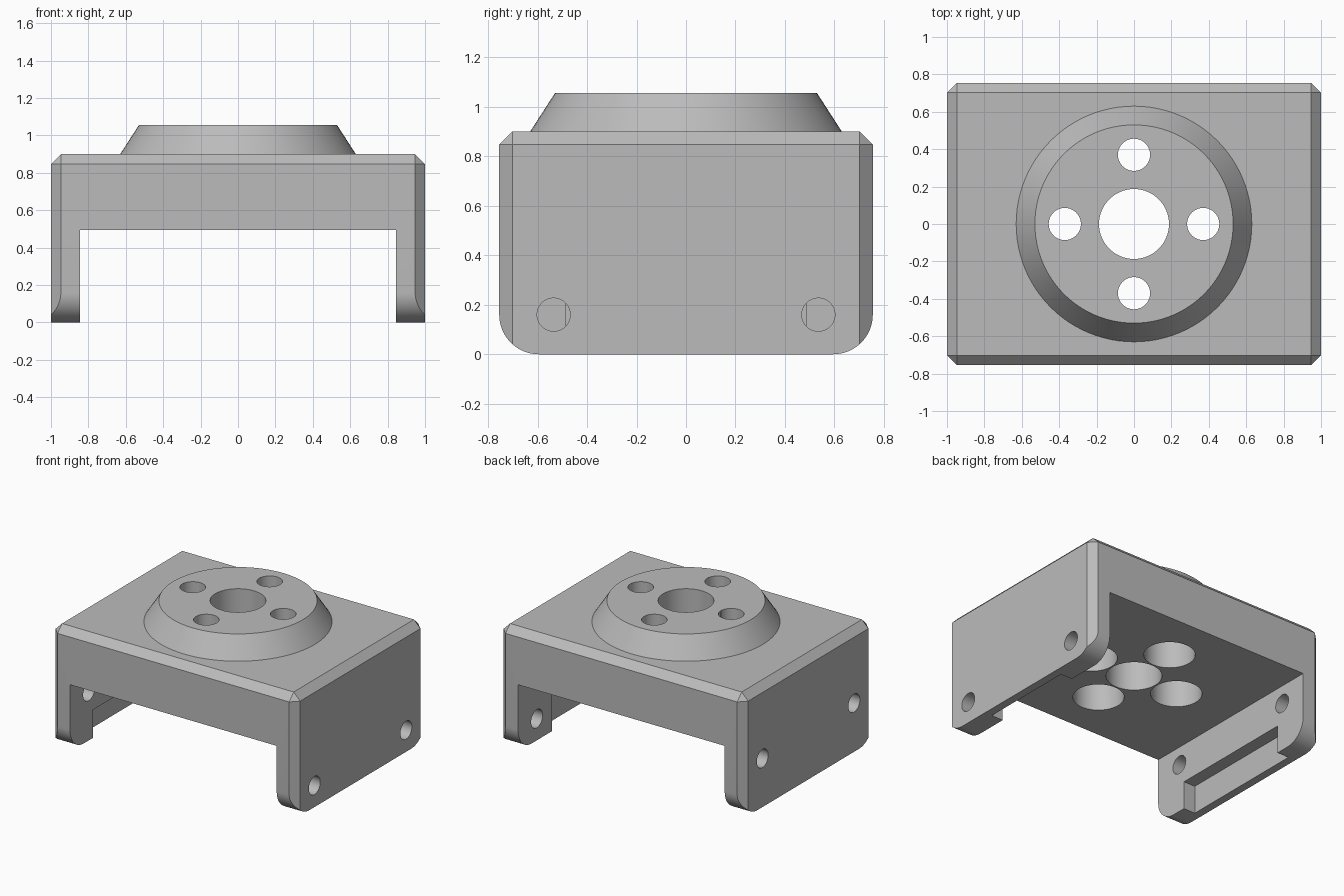
import bpy, bmesh, math
from mathutils import Matrix, Vector

old = bpy.data.objects.get("Cube")
if old:
    bpy.data.objects.remove(old, do_unlink=True)

grey = bpy.data.materials.new("light_grey")
grey.use_nodes = True
COLOUR = (0.5, 0.5, 0.5, 1)
grey.diffuse_color = COLOUR
grey.node_tree.nodes["Principled BSDF"].inputs["Base Color"].default_value = COLOUR

HALF_Y, TOP, CAP_TOP, WALL = 0.755, 0.9, 1.055, 0.845
CHAMFER, FOOT_R, PITCH = 0.053, 0.16, 0.37


def make(name, bm):
    bmesh.ops.recalc_face_normals(bm, faces=bm.faces)
    mesh = bpy.data.meshes.new(name)
    bm.to_mesh(mesh)
    bm.free()
    mesh.materials.append(grey)
    obj = bpy.data.objects.new(name, mesh)
    bpy.context.collection.objects.link(obj)
    return obj


def box_mesh(lo, hi):
    lo, hi = Vector(lo), Vector(hi)
    bm = bmesh.new()
    bmesh.ops.create_cube(bm, size=1, matrix=Matrix.Translation((lo + hi) / 2)
                          @ Matrix.Diagonal((*(hi - lo), 1)))
    return bm


def box(name, lo, hi):
    return make(name, box_mesh(lo, hi))


def cone(name, centre, r1, r2, depth, axis="Z", sides=64):
    turn = Matrix.Rotation(math.pi / 2, 4, "Y") if axis == "X" else Matrix()
    bm = bmesh.new()
    bmesh.ops.create_cone(bm, cap_ends=True, segments=sides, radius1=r1, radius2=r2,
                          depth=depth, matrix=Matrix.Translation(centre) @ turn)
    return make(name, bm)


def boolean(target, tool, operation="DIFFERENCE"):
    tool.hide_render = True
    mod = target.modifiers.new(tool.name, "BOOLEAN")
    mod.object, mod.operation, mod.solver = tool, operation, "EXACT"
    bpy.context.view_layer.objects.active = target
    bpy.ops.object.modifier_apply(modifier=mod.name)
    bpy.data.objects.remove(tool, do_unlink=True)


# Block with chamfered top and upright edges
bm = box_mesh((-1, -HALF_Y, 0), (1, HALF_Y, TOP))
edges = [e for e in bm.edges if max(v.co.z for v in e.verts) > TOP / 2]
bmesh.ops.bevel(bm, geom=edges, offset=CHAMFER, segments=1, affect="EDGES")
bracket = make("bracket", bm)

# Rounded feet: keep only what lies inside a side profile with round lower corners
profile = [(HALF_Y, 2), (-HALF_Y, 2)]
for side, start in ((-1, math.pi), (1, 1.5 * math.pi)):
    for i in range(17):
        a = start + i / 16 * math.pi / 2
        profile.append((side * (HALF_Y - FOOT_R) + FOOT_R * math.cos(a),
                        FOOT_R + FOOT_R * math.sin(a)))
bm = bmesh.new()
face = bm.faces.new([bm.verts.new((-2, y, z)) for y, z in profile])
ext = bmesh.ops.extrude_face_region(bm, geom=[face])
bmesh.ops.translate(bm, vec=(4, 0, 0),
                    verts=[v for v in ext["geom"] if isinstance(v, bmesh.types.BMVert)])
boolean(bracket, make("foot_profile", bm), "INTERSECT")

# Open channel between the legs
boolean(bracket, box("channel", (-WALL, -1, -1), (WALL, 1, 0.495)))

# Tapered round boss, sunk a little into the top
sink = 0.03
slope = 0.1 / (CAP_TOP - TOP)
boolean(bracket, cone("boss", (0, 0, (CAP_TOP + TOP - sink) / 2), 0.63 + slope * sink, 0.53,
                      CAP_TOP - TOP + sink, sides=96), "UNION")

# Centre bore, then four screw holes with wide counterbores from below
boolean(bracket, cone("bore", (0, 0, 0.8), 0.187, 0.187, 1))
for i in range(4):
    a = i * math.pi / 2
    x, y = PITCH * math.cos(a), PITCH * math.sin(a)
    boolean(bracket, cone("screw_hole", (x, y, 0.9), 0.086, 0.086, 1))
    boolean(bracket, cone("counterbore", (x, y, 0.6), 0.172, 0.172, 0.44))

# Legs: pin holes and an inner recess, each side at its own height
for side, hole_z, half_width, height in ((1, 0.16, 0.36, 0.41), (-1, 0.36, 0.487, 0.207)):
    for y in (-0.535, 0.535):
        boolean(bracket, cone("pin_hole", (side * 0.92, y, hole_z), 0.067, 0.067, 0.4, "X", 40))
    x1, x2 = sorted((side * 0.7, side * 0.94))
    boolean(bracket, box("leg_recess", (x1, -half_width, -1), (x2, half_width, height)))

for obj in bpy.context.selected_objects:
    obj.select_set(False)
bracket.select_set(True)
bpy.context.view_layer.objects.active = bracket
bpy.ops.object.shade_smooth_by_angle(angle=math.radians(25))
